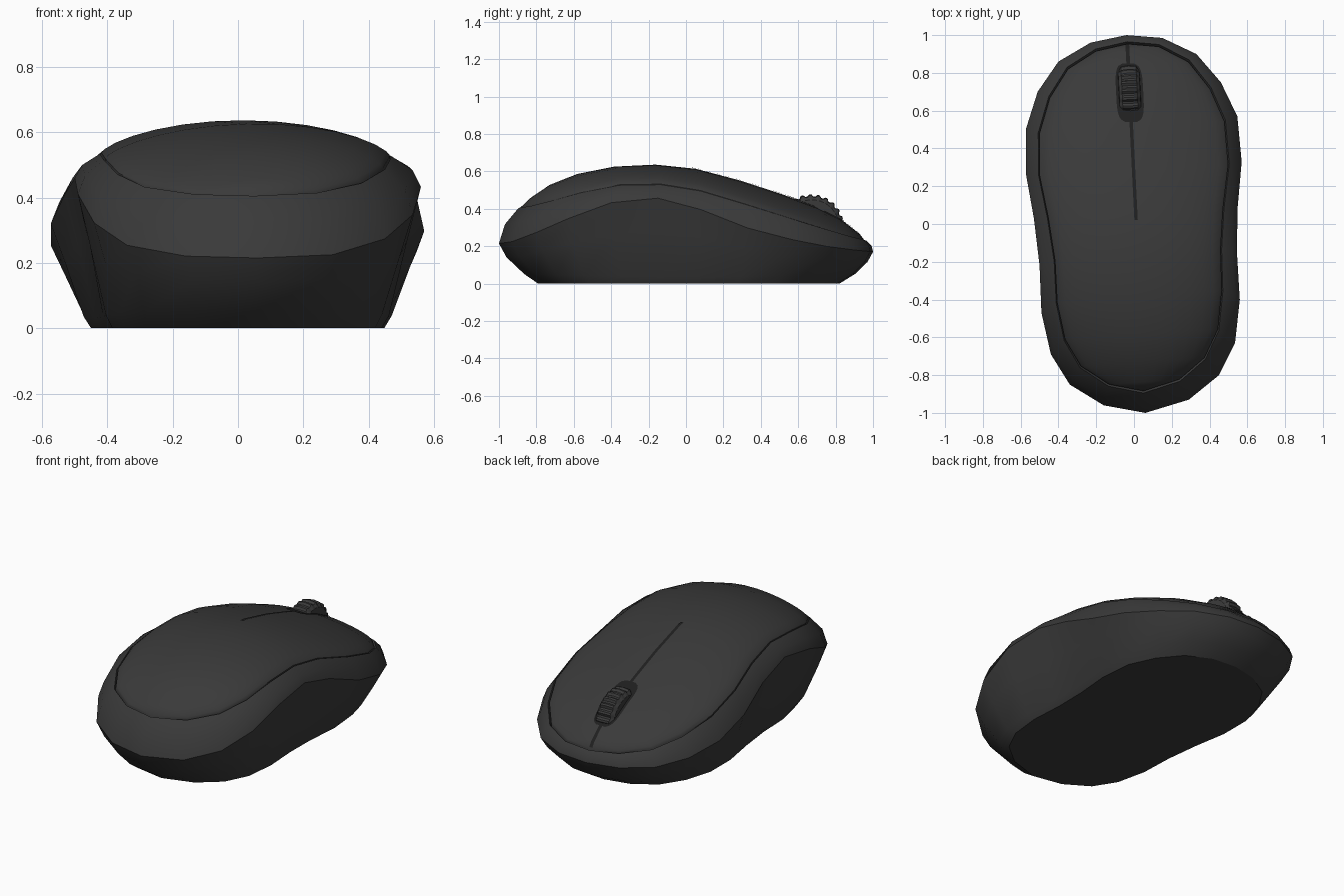
import bpy, bmesh, math
from mathutils import Vector
from mathutils.bvhtree import BVHTree

if "Cube" in bpy.data.objects:
    bpy.data.objects.remove(bpy.data.objects["Cube"])


def material(name, v):
    m = bpy.data.materials.new(name)
    m.diffuse_color = (v, v, v, 1)
    m.use_nodes = True
    m.node_tree.nodes["Principled BSDF"].inputs["Base Color"].default_value = m.diffuse_color
    return m


GREY = material("charcoal plastic", 0.042)
DARK = material("dark gap", 0.014)


def finish(bm, name, mat, angle=32, normals=True):
    if normals:
        bmesh.ops.recalc_face_normals(bm, faces=bm.faces)
    me = bpy.data.meshes.new(name)
    bm.to_mesh(me)
    bm.free()
    ob = bpy.data.objects.new(name, me)
    bpy.context.collection.objects.link(ob)
    me.materials.append(mat)
    bpy.ops.object.select_all(action='DESELECT')
    bpy.context.view_layer.objects.active = ob
    ob.select_set(True)
    bpy.ops.object.shade_smooth_by_angle(angle=math.radians(angle))
    return ob


def interp(table, y):
    if y <= table[0][0]:
        return table[0][1]
    for (a, za), (b, zb) in zip(table, table[1:]):
        if y <= b:
            return za + (zb - za) * (y - a) / (b - a)
    return table[-1][1]


# Widest outline seen from above, and heights along the length
OUTLINE = [(.57, .33), (.547, .57), (.46, .75), (.33, .90), (.15, .985), (-.04, 1.0),
           (-.23, .96), (-.40, .86), (-.51, .70), (-.573, .50), (-.573, .27), (-.53, .03),
           (-.50, -.22), (-.49, -.47), (-.44, -.69), (-.34, -.85), (-.16, -.96), (.06, -1.0),
           (.29, -.93), (.45, -.80), (.535, -.63), (.56, -.40), (.545, -.15), (.548, .08)]
CREASE_Z = [(-1, .215), (-.93, .225), (-.82, .265), (-.65, .34), (-.42, .43), (-.18, .465),
            (.07, .40), (.32, .30), (.57, .235), (.75, .20), (.9, .18), (1, .17)]
SEAM_Z = [(-.89, .405), (-.83, .415), (-.73, .44), (-.57, .485), (-.38, .525), (-.17, .535),
          (.08, .495), (.33, .42), (.57, .345), (.75, .29), (.87, .255), (.965, .23)]
TOP_Z = [(-.89, .405), (-.82, .47), (-.71, .54), (-.53, .605), (-.32, .635), (-.1, .637),
         (.1, .607), (.38, .525), (.58, .455), (.72, .40), (.86, .325), (.965, .235)]


def scaled(sx, rear, front):
    return [(x * sx, y * (rear if y < 0 else front)) for x, y in OUTLINE]


def seam_ring(f=1.0, dz=0.0):
    out = []
    for x, y in OUTLINE:
        k = .84 + .045 * min(1, max(0, (y + .3) / .6))
        p = (x * k * f, y * (.895 if y < 0 else .965) * f)
        out.append(Vector((*p, interp(SEAM_Z, p[1] / f) + dz)))
    return out


crease = [Vector((x, y, interp(CREASE_Z, y))) for x, y in OUTLINE]
seam = seam_ring()
foot = [Vector((x, y, 0)) for x, y in scaled(.785, .79, .82)]
bevel = [Vector((x, y, .03 + .025 * abs(y))) for x, y in scaled(.825, .865, .905)]
side = [Vector((x, y, .04 + .58 * (c.z - .04)))
        for (x, y), c in zip(scaled(.925, .96, .97), crease)]
rim = [Vector((x, y, c.z + .54 * (s.z - c.z)))
       for (x, y), c, s in zip(scaled(.955, .968, .992), crease, seam)]

# Lower body: stacked rings from the base up to the seam, with a small gap ring
bm = bmesh.new()
rings = [[bm.verts.new(p) for p in r]
         for r in (foot, bevel, side, crease, rim, seam, seam_ring(.985, -.02))]
n = len(OUTLINE)
bm.faces.new(rings[0])
for a, b in zip(rings, rings[1:]):
    for i in range(n):
        j = (i + 1) % n
        bm.faces.new((a[i], a[j], b[j], b[i]))
bm.faces.new(rings[-1])
finish(bm, "lower_body", GREY, 30)

# Top shell: arched rows between matching left and right seam points
bm = bmesh.new()
edge = seam_ring(.988, .003)
COLS = 14
rows = []
for k in range(11):
    L, R = edge[6 + k], edge[(4 - k) % n]
    row = []
    for c in range(COLS + 1):
        t = -math.cos(math.pi * c / COLS)
        p = L.lerp(R, (t + 1) / 2)
        rise = max(0, interp(TOP_Z, p.y) - (L.z + R.z) / 2)
        p.z += rise * max(0, 1 - t * t) ** .7
        row.append(bm.verts.new(p))
    rows.append(row)
for a, b in zip(rows, rows[1:]):
    for c in range(COLS):
        bm.faces.new((a[c], b[c], b[c + 1], a[c + 1]))
for row, tip in ((rows[0], edge[5]), (rows[-1], edge[17])):
    v = bm.verts.new(tip)
    for c in range(COLS):
        bm.faces.new((row[c], row[c + 1], v))
# skirt closing the seam gap
bmesh.ops.recalc_face_normals(bm, faces=bm.faces)
border = [e for e in bm.edges if e.is_boundary]
ext = bmesh.ops.extrude_edge_only(bm, edges=border)
for v in [g for g in ext["geom"] if isinstance(g, bmesh.types.BMVert)]:
    v.co.z -= .03
bm.normal_update()
tree = BVHTree.FromBMesh(bm)
finish(bm, "top_shell", GREY, 35)


def axis_x(y):
    return .012 - .05 * y


def draped_strip(name, y0, y1, width, mat, lift=.004, steps=24, cols=6):
    """Thin strip laid on the top shell along the slightly turned centre line."""
    bm = bmesh.new()
    grid = []
    for i in range(steps + 1):
        y = y0 + (y1 - y0) * i / steps
        w = width(i / steps)
        line = []
        for c in range(cols + 1):
            x = axis_x(y) + w * (2 * c / cols - 1)
            hit = tree.ray_cast(Vector((x, y, 2)), Vector((0, 0, -1)))[0]
            z = hit.z if hit else interp(SEAM_Z, y)
            line.append(bm.verts.new((x, y, z + lift)))
        grid.append(line)
    for a, b in zip(grid, grid[1:]):
        for c in range(cols):
            bm.faces.new((a[c], a[c + 1], b[c + 1], b[c]))
    return finish(bm, name, mat, 40, False)


# Button split and wheel slot
draped_strip("button_split_rear", .02, .56, lambda t: .009, DARK, cols=2)
draped_strip("button_split_front", .83, .95, lambda t: .010, DARK, cols=2)
draped_strip("wheel_slot", .54, .85,
             lambda t: .03 + .042 * max(0, 1 - abs(2 * t - 1) ** 4) ** .5, DARK, .005)

# Scroll wheel: rounded profile spun around, with raised ribs
bm = bmesh.new()
PROFILE = [(-.058, .10), (-.056, .145), (-.04, .163), (0, .168), (.04, .163), (.056, .145), (.058, .10)]
SEG = 96
loops = []
for i in range(SEG):
    a = 2 * math.pi * i / SEG
    rib = .007 if i % 4 < 2 else -.004
    loops.append([bm.verts.new((x, (r + (rib if abs(x) < .05 else 0)) * math.cos(a),
                                (r + (rib if abs(x) < .05 else 0)) * math.sin(a)))
                  for x, r in PROFILE])
for i in range(SEG):
    a, b = loops[i], loops[(i + 1) % SEG]
    for c in range(len(PROFILE) - 1):
        bm.faces.new((a[c], a[c + 1], b[c + 1], b[c]))
for c in (0, -1):
    bm.faces.new([l[c] for l in loops])
wheel = finish(bm, "scroll_wheel", GREY, 30)
wheel.location = (axis_x(.67), .67, .303)
wheel.rotation_euler = (0, 0, math.radians(2.9))
